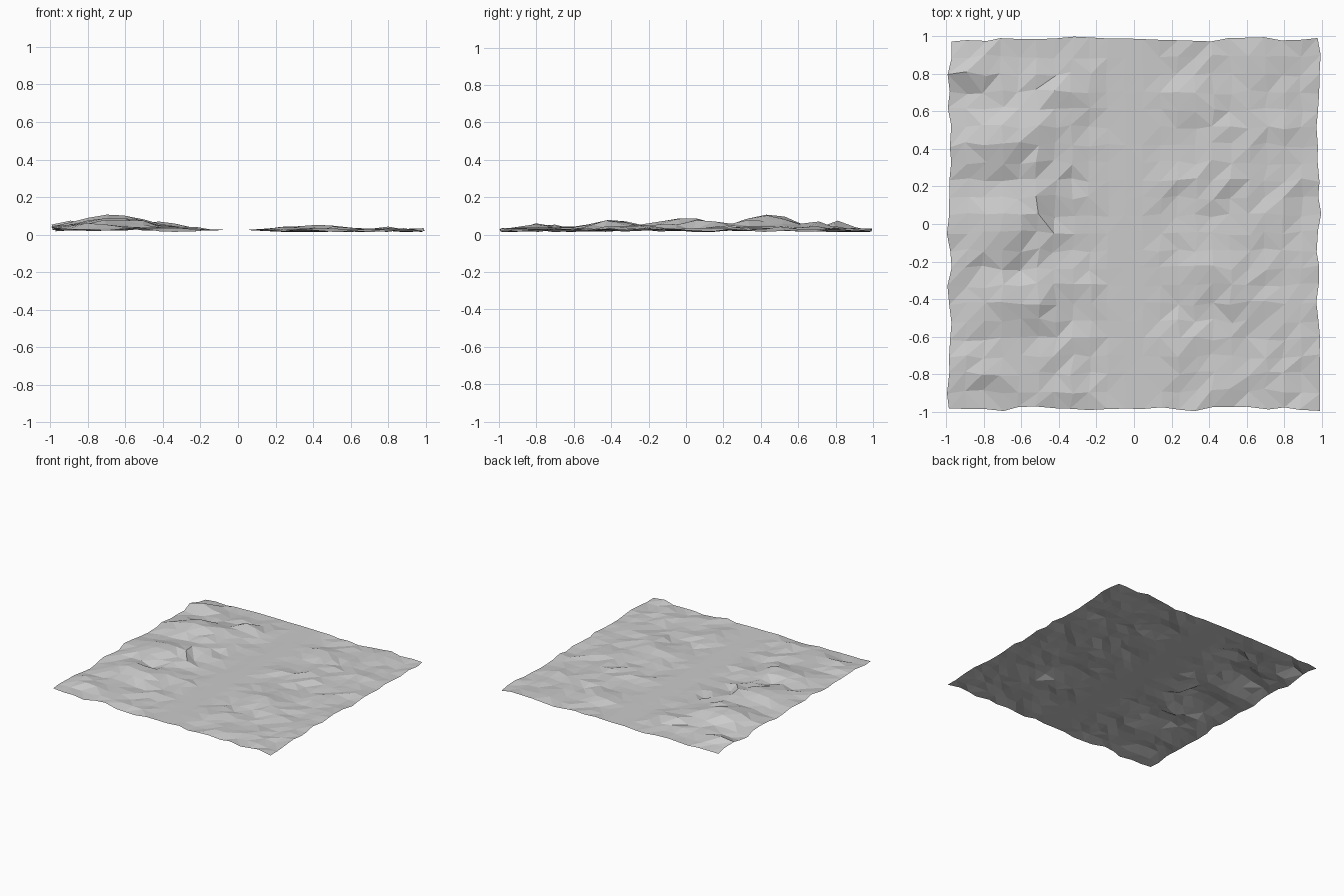
import bpy, bmesh, math, random
from mathutils import Vector

random.seed(11)
cube = bpy.data.objects.get("Cube")
if cube:
    bpy.data.objects.remove(cube)

CELLS = 21      # squares along each side
HALF = 0.985    # half width of the sheet
BASE = 0.025    # height of the flat path

# Mounds: x, y, height, radius x, radius y
MOUNDS = [
    (-0.70, 0.10, 0.022, 0.36, 0.85),
    (-0.70, 0.44, 0.058, 0.20, 0.13), (-0.52, 0.54, 0.035, 0.12, 0.10),
    (-0.54, 0.08, 0.036, 0.13, 0.12), (-0.74, -0.04, 0.038, 0.18, 0.14),
    (-0.90, 0.80, 0.038, 0.15, 0.06), (-0.38, 0.70, 0.030, 0.12, 0.09),
    (-0.52, 0.30, 0.024, 0.10, 0.08), (-0.62, -0.42, 0.040, 0.18, 0.14),
    (-0.78, -0.78, 0.032, 0.20, 0.10), (-0.27, -0.31, 0.018, 0.10, 0.06),
    (0.36, 0.25, 0.018, 0.18, 0.09), (0.45, -0.26, 0.024, 0.22, 0.08),
    (0.60, -0.44, 0.020, 0.12, 0.07), (0.30, 0.65, 0.014, 0.14, 0.10),
    (0.70, 0.52, 0.013, 0.14, 0.10), (0.30, -0.68, 0.012, 0.14, 0.08),
]


def height(x, y):
    """Mounds plus rough ground that fades to the level path."""
    z = sum(h * math.exp(-((x - a) / rx) ** 2 - ((y - b) / ry) ** 2)
            for a, b, h, rx, ry in MOUNDS)
    fade = min(1, max(0, (abs(x + 0.02) - 0.06) / 0.2))
    edge = min(1, 0.3 + 4 * (1 - abs(y)))
    return BASE + fade * (z * edge + random.uniform(-0.012, 0.010))


# Ground sheet: a jittered grid of vertices
bm = bmesh.new()
step = 2 * HALF / CELLS
rows = []
for j in range(CELLS + 1):
    row = []
    for i in range(CELLS + 1):
        x, y = -HALF + i * step, -HALF + j * step
        wobble = 0.004 + 0.010 * min(1, abs(x) / 0.3)
        px = x + random.uniform(-wobble, wobble)
        py = y + random.uniform(-wobble, wobble)
        row.append(bm.verts.new((px, py, height(x, y))))
    rows.append(row)

# Steep folds: sunken points beside the crests
for x, y in ((-0.42, 0.05), (-0.61, -0.23), (-0.89, 0.70), (-0.52, -0.61)):
    v = min((v for r in rows for v in r),
            key=lambda p: (p.co.xy - Vector((x, y))).length)
    v.co.z = 0.022

# Two facets per square, mostly split along the rising diagonal
for j in range(CELLS):
    for i in range(CELLS):
        a, b = rows[j][i], rows[j][i + 1]
        c, d = rows[j + 1][i + 1], rows[j + 1][i]
        if random.random() < 0.7:
            triangles = ((a, b, c), (a, c, d))
        else:
            triangles = ((a, b, d), (b, c, d))
        for t in triangles:
            bm.faces.new(t)

mesh = bpy.data.meshes.new("ground_sheet")
bm.to_mesh(mesh)
bm.free()
ground = bpy.data.objects.new("ground_sheet", mesh)
bpy.context.collection.objects.link(ground)

# Pale grey ground
grey = bpy.data.materials.new("pale_grey")
grey.use_nodes = True
colour = (0.6, 0.6, 0.6, 1)
grey.diffuse_color = colour
grey.node_tree.nodes["Principled BSDF"].inputs["Base Color"].default_value = colour
mesh.materials.append(grey)
